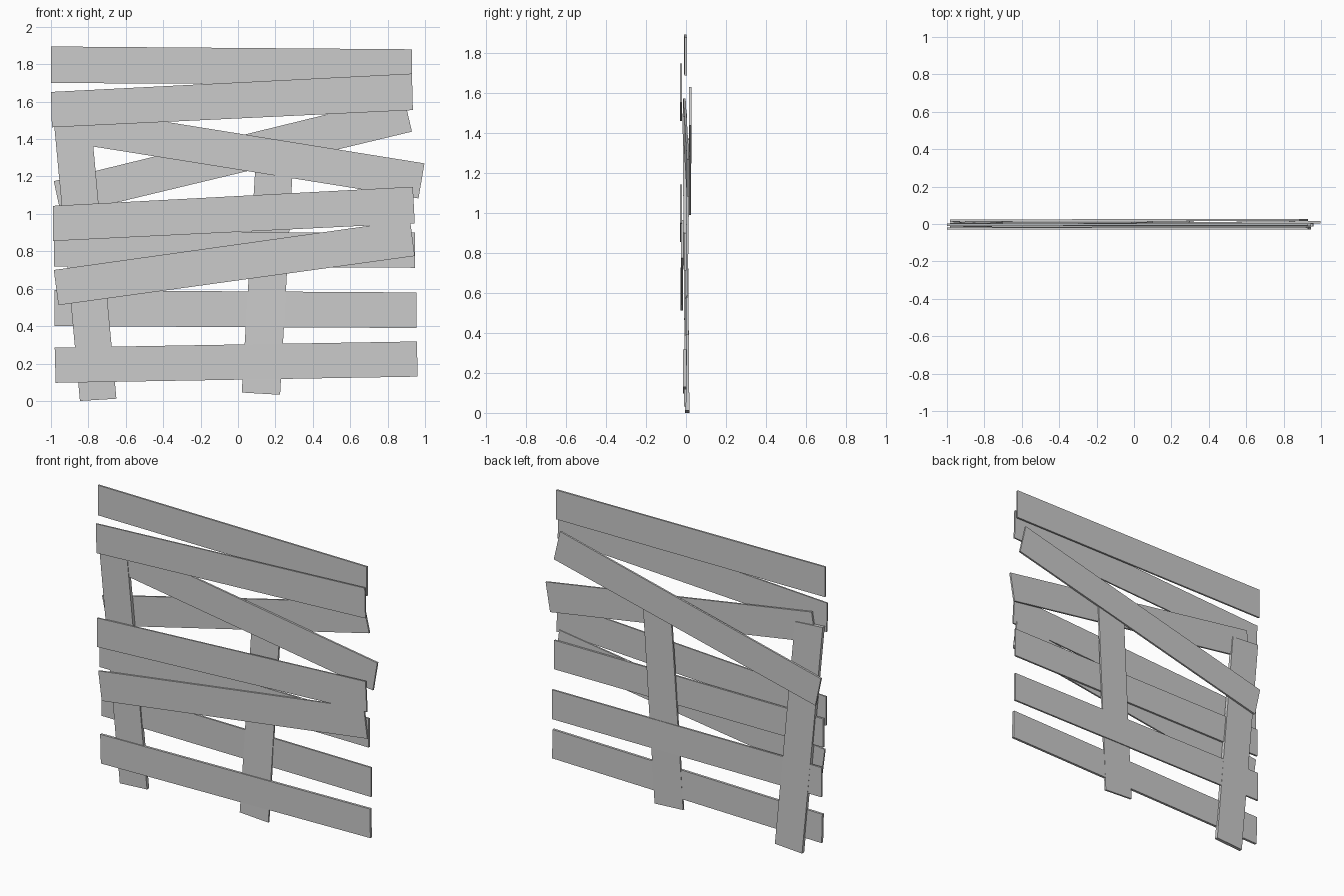
import bpy


def board(name, corners, y_start, y_end, thick):
    """Flat sawn board. corners = (x, z): start-low, start-high, end-high, end-low;
    y_start / y_end = centre depth at the two ends."""
    depths = (y_start, y_start, y_end, y_end)
    verts = []
    for side in (-0.5, 0.5):
        verts += [(x, y + side * thick, z) for (x, z), y in zip(corners, depths)]
    faces = [(3, 2, 1, 0), (4, 5, 6, 7)]
    faces += [(i, (i + 1) % 4, (i + 1) % 4 + 4, i + 4) for i in range(4)]
    mesh = bpy.data.meshes.new(name)
    mesh.from_pydata(verts, [], faces)
    # consistent outward normals
    import bmesh
    bm = bmesh.new()
    bm.from_mesh(mesh)
    bmesh.ops.recalc_face_normals(bm, faces=bm.faces)
    bm.to_mesh(mesh)
    bm.free()
    obj = bpy.data.objects.new(name, mesh)
    bpy.context.collection.objects.link(obj)


# Upright posts (start = bottom, end = top)
board("left_post", [(-0.65, 0.012), (-0.845, 0.0), (-0.985, 1.50), (-0.785, 1.485)],
      0.006, -0.006, 0.022)
board("centre_post", [(0.225, 0.033), (0.02, 0.045), (0.10, 1.37), (0.30, 1.37)],
      -0.005, 0.013, 0.012)

# Level planks from bottom to top
board("bottom_plank", [(-0.975, 0.097), (-0.98, 0.285), (0.957, 0.318), (0.96, 0.13)],
      -0.006, -0.006, 0.016)
board("low_plank", [(-0.98, 0.40), (-0.98, 0.592), (0.955, 0.58), (0.955, 0.39)],
      0.006, 0.006, 0.012)
board("middle_back_plank", [(-0.985, 0.72), (-0.985, 0.905), (0.945, 0.90), (0.945, 0.712)],
      -0.006, -0.004, 0.012)
board("top_plank", [(-1.0, 1.70), (-1.0, 1.895), (0.93, 1.88), (0.93, 1.69)],
      -0.004, -0.002, 0.012)

# Front planks, nailed over the posts
board("middle_slanted_plank", [(-0.96, 0.512), (-0.985, 0.70), (0.92, 0.967), (0.945, 0.775)],
      -0.021, -0.019, 0.011)
board("middle_front_plank", [(-0.99, 0.855), (-0.99, 1.043), (0.935, 1.145), (0.945, 0.95)],
      -0.025, -0.024, 0.010)
board("upper_front_plank", [(-0.995, 1.463), (-1.0, 1.652), (0.93, 1.75), (0.935, 1.555)],
      -0.025, -0.024, 0.010)

# Crossed diagonal braces
board("falling_brace", [(-0.93, 1.385), (-0.90, 1.575), (0.997, 1.27), (0.965, 1.083)],
      -0.008, 0.010, 0.012)
board("rising_brace", [(-0.945, 0.99), (-0.985, 1.175), (0.885, 1.632), (0.93, 1.44)],
      0.018, 0.022, 0.012)
